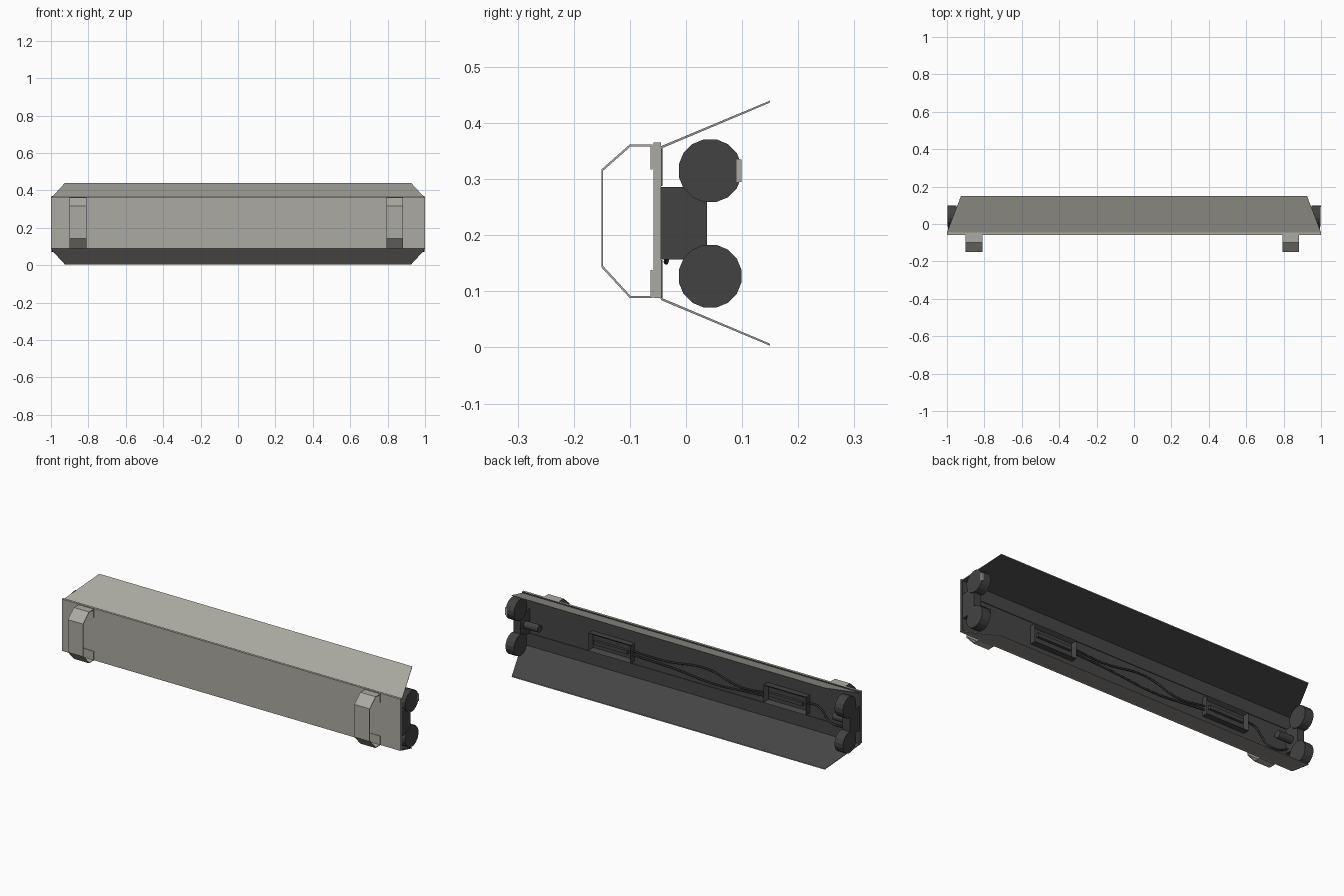
import bpy, bmesh, math
from mathutils import Vector

if "Cube" in bpy.data.objects:
    bpy.data.objects.remove(bpy.data.objects["Cube"])


def material(name, rgb):
    m = bpy.data.materials.new(name)
    m.diffuse_color = (*rgb, 1)
    m.use_nodes = True
    m.node_tree.nodes["Principled BSDF"].inputs["Base Color"].default_value = m.diffuse_color
    return m


GREY = material("light_grey", (0.41, 0.40, 0.36))
DARK = material("dark_lining", (0.06, 0.06, 0.06))
BLACK = material("dark_plastic", (0.055, 0.055, 0.055))


def finish(name, bm, *mats):
    bmesh.ops.recalc_face_normals(bm, faces=bm.faces)
    me = bpy.data.meshes.new(name)
    bm.to_mesh(me)
    bm.free()
    for m in mats:
        me.materials.append(m)
    ob = bpy.data.objects.new(name, me)
    bpy.context.collection.objects.link(ob)
    return ob


def prism(bm, profile, x0, x1):
    """Extrude a closed (y, z) profile along x."""
    f = bm.faces.new([bm.verts.new((x0, y, z)) for y, z in profile])
    out = bmesh.ops.extrude_face_region(bm, geom=[f])["geom"]
    vs = [v for v in out if isinstance(v, bmesh.types.BMVert)]
    bmesh.ops.translate(bm, verts=vs, vec=(x1 - x0, 0, 0))


def rect(y0, y1, z0, z1):
    return [(y0, z0), (y1, z0), (y1, z1), (y0, z1)]


def circle(y, z, r, n):
    return [(y + r * math.cos(math.tau * (i + .5) / n),
             z + r * math.sin(math.tau * (i + .5) / n)) for i in range(n)]


# back plate: dark on the lamp side
bm = bmesh.new()
prism(bm, rect(-0.058, -0.045, 0.088, 0.365), -1, 1)
ob = finish("back_plate", bm, GREY, DARK)
for p in ob.data.polygons:
    p.material_index = int(p.normal.y > 0.5)

# reflector wings with mitred ends: light outside, dark inside, plus root flanges
for name, s, mid in (("upper", 1, 0.2215), ("lower", -1, 0.2215)):
    bm = bmesh.new()
    prof = [(-0.044, mid + s * 0.133), (0.149, mid + s * 0.2145),
            (0.150, mid + s * 0.2185), (-0.045, mid + s * 0.137)]
    prism(bm, prof, -1, 1)
    for v in bm.verts:
        v.co.x *= 1 - 0.075 * (v.co.y + 0.045) / 0.195
    ob = finish(name + "_reflector_wing", bm, GREY, DARK)
    for p in ob.data.polygons:
        p.material_index = int(p.normal.z * s < -0.5)
    bm = bmesh.new()
    za, zb = sorted((mid + s * 0.066, mid + s * 0.135))
    prism(bm, rect(-0.045, -0.0415, za, zb), -0.998, 0.998)
    finish(name + "_wing_flange", bm, DARK)

# lamp holders: neck block, two round sockets and a peg pointing inward
for name, s in (("right", 1), ("left", -1)):
    bm = bmesh.new()
    prism(bm, rect(-0.045, 0.037, 0.157, 0.286), s * 0.952, s * 0.994)
    for z in (0.127, 0.315):
        prism(bm, circle(0.043, z, 0.057, 16), s * 0.948, s * 0.997)
    finish(name + "_lamp_holder", bm, BLACK)
    bm = bmesh.new()
    prism(bm, circle(-0.008, 0.215, 0.02, 12), s * 0.87, s * 0.953)
    finish(name + "_holder_peg", bm, BLACK)

# small light tab on one socket
bm = bmesh.new()
prism(bm, rect(0.090, 0.099, 0.295, 0.335), 0.990, 0.999)
finish("socket_tab", bm, GREY)

# wrap-around mounting brackets: open strip profile, doubled inward
path = [(-0.060, 0.317), (-0.060, 0.362), (-0.100, 0.362), (-0.151, 0.317),
        (-0.151, 0.143), (-0.100, 0.088), (-0.060, 0.088), (-0.060, 0.138)]
inner = [(-0.063, 0.317), (-0.063, 0.3585), (-0.0985, 0.3585), (-0.1475, 0.315),
         (-0.1475, 0.145), (-0.0985, 0.0915), (-0.063, 0.0915), (-0.063, 0.138)]
for name, x in (("left", -0.9), ("right", 0.793)):
    bm = bmesh.new()
    prism(bm, path + inner[::-1], x, x + 0.09)
    finish(name + "_bracket", bm, GREY)

# ballast blocks with a recessed slot and a rib inside it
for name, x in (("right", 0.46), ("left", -0.575)):
    bm = bmesh.new()
    prism(bm, rect(-0.045, -0.012, 0.172, 0.268), x - 0.125, x + 0.125)
    bmesh.ops.recalc_face_normals(bm, faces=bm.faces)
    f = max(bm.faces, key=lambda f: f.calc_center_median().y)
    bmesh.ops.inset_region(bm, faces=[f], thickness=0.02)
    bmesh.ops.translate(bm, verts=f.verts, vec=(0, -0.02, 0))
    prism(bm, rect(-0.034, -0.018, 0.210, 0.230), x - 0.1, x + 0.1)
    finish(name + "_ballast", bm, BLACK)


# loose wires
def wire(name, pts):
    cu = bpy.data.curves.new(name, "CURVE")
    cu.dimensions = "3D"
    cu.bevel_depth = 0.0045
    cu.bevel_resolution = 1
    cu.resolution_u = 6
    sp = cu.splines.new("BEZIER")
    sp.bezier_points.add(len(pts) - 1)
    for b, p in zip(sp.bezier_points, pts):
        b.co = p
        b.handle_left_type = b.handle_right_type = "AUTO"
    cu.materials.append(BLACK)
    bpy.context.collection.objects.link(bpy.data.objects.new(name, cu))


wire("upper_wire", [(0.34, -0.03, 0.23), (0.15, -0.035, 0.225), (-0.1, -0.035, 0.25),
                    (-0.3, -0.035, 0.205), (-0.46, -0.03, 0.22)])
wire("lower_wire", [(0.34, -0.03, 0.21), (0.1, -0.035, 0.20), (-0.15, -0.035, 0.18),
                    (-0.32, -0.035, 0.19), (-0.46, -0.03, 0.20)])
wire("end_wire", [(-0.69, -0.03, 0.23), (-0.76, -0.035, 0.225), (-0.83, -0.035, 0.16),
                  (-0.90, -0.035, 0.155), (-0.96, -0.03, 0.18)])
